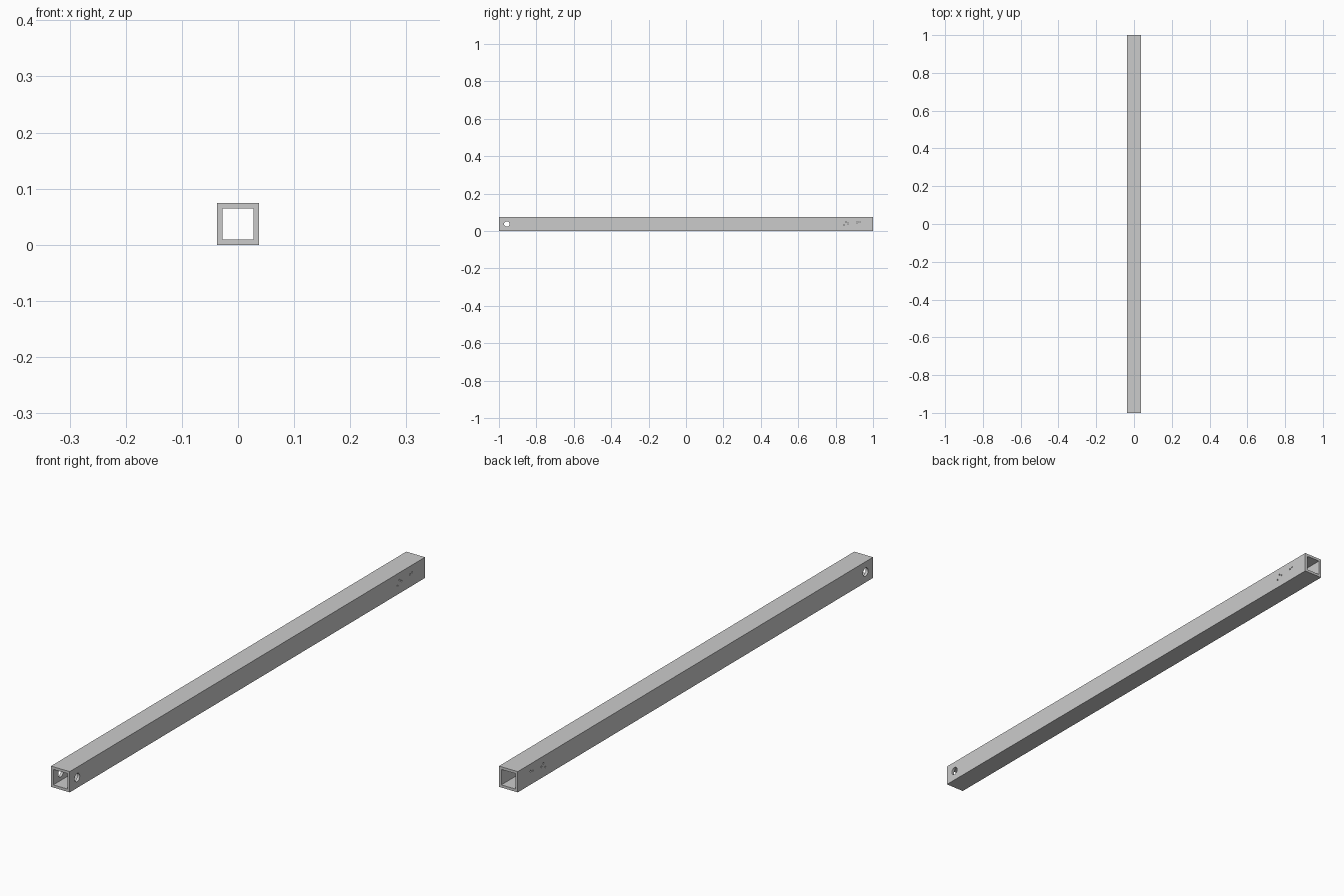
import bpy, bmesh, math
from mathutils import Matrix

if "Cube" in bpy.data.objects:
    bpy.data.objects.remove(bpy.data.objects["Cube"])

OUTER, WALL, LENGTH = 0.074, 0.0095, 2.0
MID = OUTER / 2


def new_object(name, bm):
    bmesh.ops.recalc_face_normals(bm, faces=bm.faces)
    mesh = bpy.data.meshes.new(name)
    bm.to_mesh(mesh)
    bm.free()
    obj = bpy.data.objects.new(name, mesh)
    bpy.context.collection.objects.link(obj)
    return obj


def square_ring(bm, size, y):
    h = size / 2
    corners = [(-h, -h), (h, -h), (h, h), (-h, h)]
    return [bm.verts.new((x, y, MID + z)) for x, z in corners]


# Square tube: outer and inner walls joined by end rims
bm = bmesh.new()
loops = [square_ring(bm, OUTER, -LENGTH / 2), square_ring(bm, OUTER, LENGTH / 2),
         square_ring(bm, OUTER - 2 * WALL, LENGTH / 2),
         square_ring(bm, OUTER - 2 * WALL, -LENGTH / 2)]
for a, b in zip(loops, loops[1:] + loops[:1]):
    for i in range(4):
        j = (i + 1) % 4
        bm.faces.new((a[i], a[j], b[j], b[i]))
tube = new_object("square_tube", bm)

# Cross-drilled holes: one large pin hole, five small screw holes (y, z, radius, sides)
holes = [(-0.958, MID, 0.0145, 32),
         (0.845, 0.031, 0.003, 12), (0.856, 0.048, 0.003, 12), (0.867, 0.040, 0.003, 12),
         (0.915, 0.045, 0.003, 12), (0.927, 0.048, 0.003, 12)]
bm = bmesh.new()
for y, z, r, sides in holes:
    place = Matrix.Translation((0, y, z)) @ Matrix.Rotation(math.pi / 2, 4, 'Y')
    bmesh.ops.create_cone(bm, cap_ends=True, segments=sides, radius1=r, radius2=r,
                          depth=OUTER * 2, matrix=place)
drill = new_object("drill_cutter", bm)
drill.hide_render = True

# Drill the tube and discard the cutter
cut = tube.modifiers.new("drilled_holes", 'BOOLEAN')
cut.operation, cut.solver, cut.object = 'DIFFERENCE', 'EXACT', drill
bpy.context.view_layer.objects.active = tube
tube.select_set(True)
bpy.ops.object.modifier_apply(modifier=cut.name)
bpy.data.objects.remove(drill)
bpy.ops.object.shade_smooth_by_angle(angle=math.radians(35))
